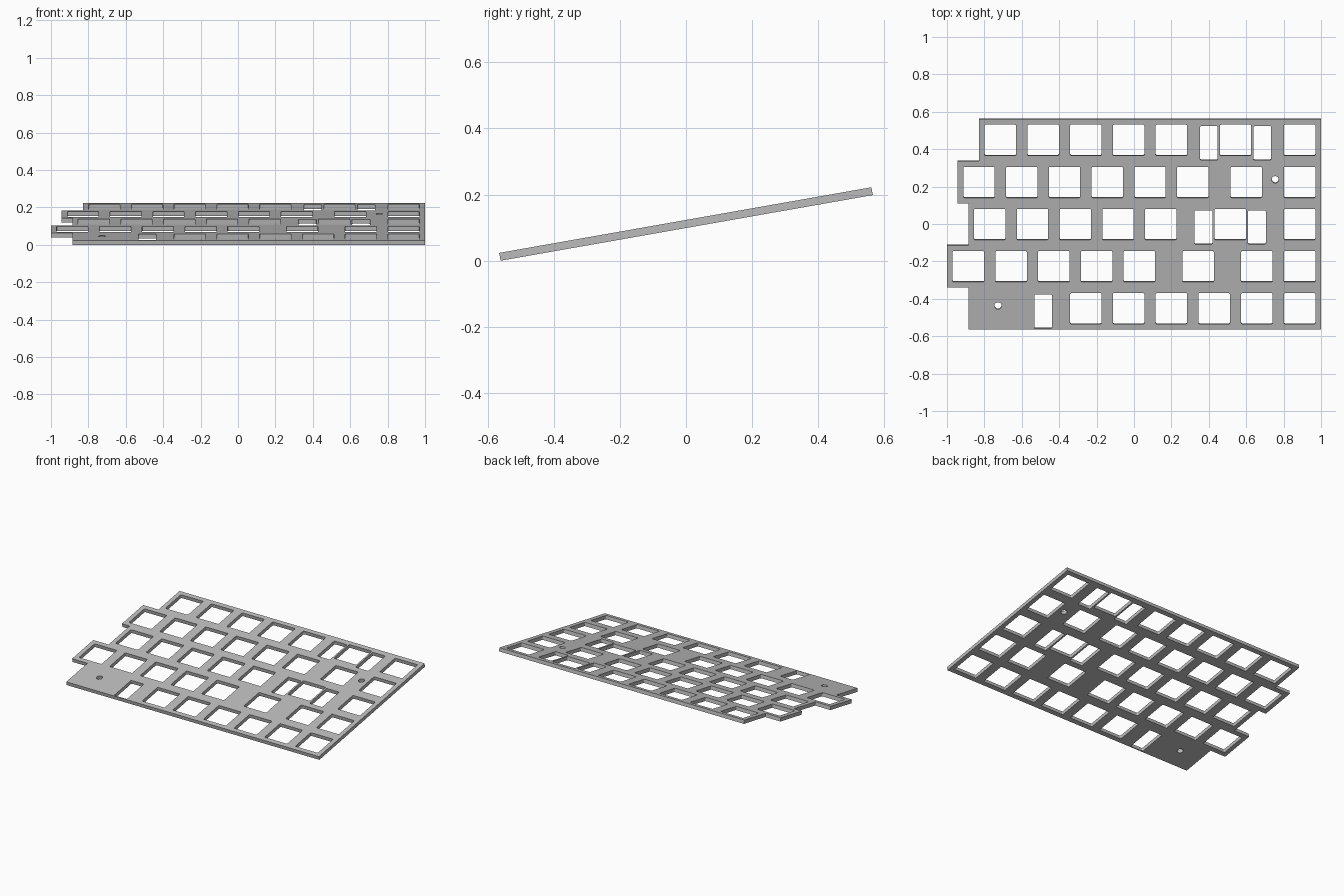
import bpy, bmesh
from math import sin, cos, pi, radians

cube = bpy.data.objects.get("Cube")
if cube:
    bpy.data.objects.remove(cube, do_unlink=True)

U = 2 / 8.75             # key pitch
THICK = 0.024
TILT = radians(10)
DEPTH = 5 * U
KEY = (0.168, 0.168)     # switch opening
STAB = (0.095, 0.184)    # stabilizer opening
STAB_DROP = 0.016

# Rows from back to front: width in keys, then key centres in keys from the right edge
ROWS = [
    (8.0, [7.5, 6.5, 5.5, 4.5, 3.5, 2, 0.5]),
    (8.5, [8, 7, 6, 5, 4, 3, 1.75, 0.5]),
    (8.25, [7.75, 6.75, 5.75, 4.75, 3.75, 2.125, 0.5]),
    (8.75, [8.25, 7.25, 6.25, 5.25, 4.25, 2.875, 1.5, 0.5]),
    (8.25, [5.5, 4.5, 3.5, 2.5, 1.5, 0.5]),
]
# Stabilizer openings: row, centre in keys from the right edge
STABS = [(0, 2.625), (0, 1.375), (2, 2.75), (2, 1.5), (4, 6.5)]
SCREW_HOLES = [(0.755, 0.243), (-0.727, -0.442)]

curve = bpy.data.curves.new("plate_profile", 'CURVE')
curve.dimensions = '2D'
curve.fill_mode = 'BOTH'
curve.extrude = THICK / 2


def add_loop(points):
    spline = curve.splines.new('POLY')
    spline.points.add(len(points) - 1)
    for p, (x, y) in zip(spline.points, points):
        p.co = (x, y, 0, 1)
    spline.use_cyclic_u = True


def rounded_rect(cx, cy, size, r=0.006, steps=3):
    pts = []
    for q, (sx, sy) in enumerate([(1, 1), (-1, 1), (-1, -1), (1, -1)]):
        for i in range(steps + 1):
            a = (q + i / steps) * pi / 2
            pts.append((cx + sx * (size[0] / 2 - r) + r * cos(a),
                        cy + sy * (size[1] / 2 - r) + r * sin(a)))
    return pts


def from_right(keys):
    return 1 - keys * U


def row_centre(row):
    return (2 - row) * U


# Stepped outline
outline = [(1, -DEPTH / 2), (1, DEPTH / 2)]
for row, (width, keys) in enumerate(ROWS):
    for side in (0.5, -0.5):
        outline.append((from_right(width), row_centre(row) + side * U))
add_loop(outline)

# Switch, stabilizer and screw openings
for row, (width, keys) in enumerate(ROWS):
    for k in keys:
        add_loop(rounded_rect(from_right(k), row_centre(row), KEY))
for row, k in STABS:
    add_loop(rounded_rect(from_right(k), row_centre(row) - STAB_DROP, STAB))
for x, y in SCREW_HOLES:
    add_loop([(x + 0.019 * cos(i * pi / 12), y + 0.019 * sin(i * pi / 12))
              for i in range(24)])

# Turn the profile into a solid plate
plate = bpy.data.objects.new("switch_plate", curve)
bpy.context.collection.objects.link(plate)
bpy.ops.object.select_all(action='DESELECT')
plate.select_set(True)
bpy.context.view_layer.objects.active = plate
bpy.ops.object.convert(target='MESH')
plate = bpy.context.view_layer.objects.active
plate.name = "switch_plate"

bm = bmesh.new()
bm.from_mesh(plate.data)
bmesh.ops.remove_doubles(bm, verts=bm.verts, dist=0.00001)
bmesh.ops.recalc_face_normals(bm, faces=bm.faces)
for f in bm.faces:
    f.smooth = False
    f.material_index = 0
bm.to_mesh(plate.data)
bm.free()

# Typing tilt, resting on the ground
plate.rotation_euler = (TILT, 0, 0)
plate.location = (0, 0, (DEPTH * sin(TILT) + THICK * cos(TILT)) / 2)

# Plain grey
grey = bpy.data.materials.new("plate_grey")
grey.use_nodes = True
colour = (0.5, 0.5, 0.5, 1)
grey.diffuse_color = colour
grey.node_tree.nodes["Principled BSDF"].inputs["Base Color"].default_value = colour
plate.data.materials.clear()
plate.data.materials.append(grey)
